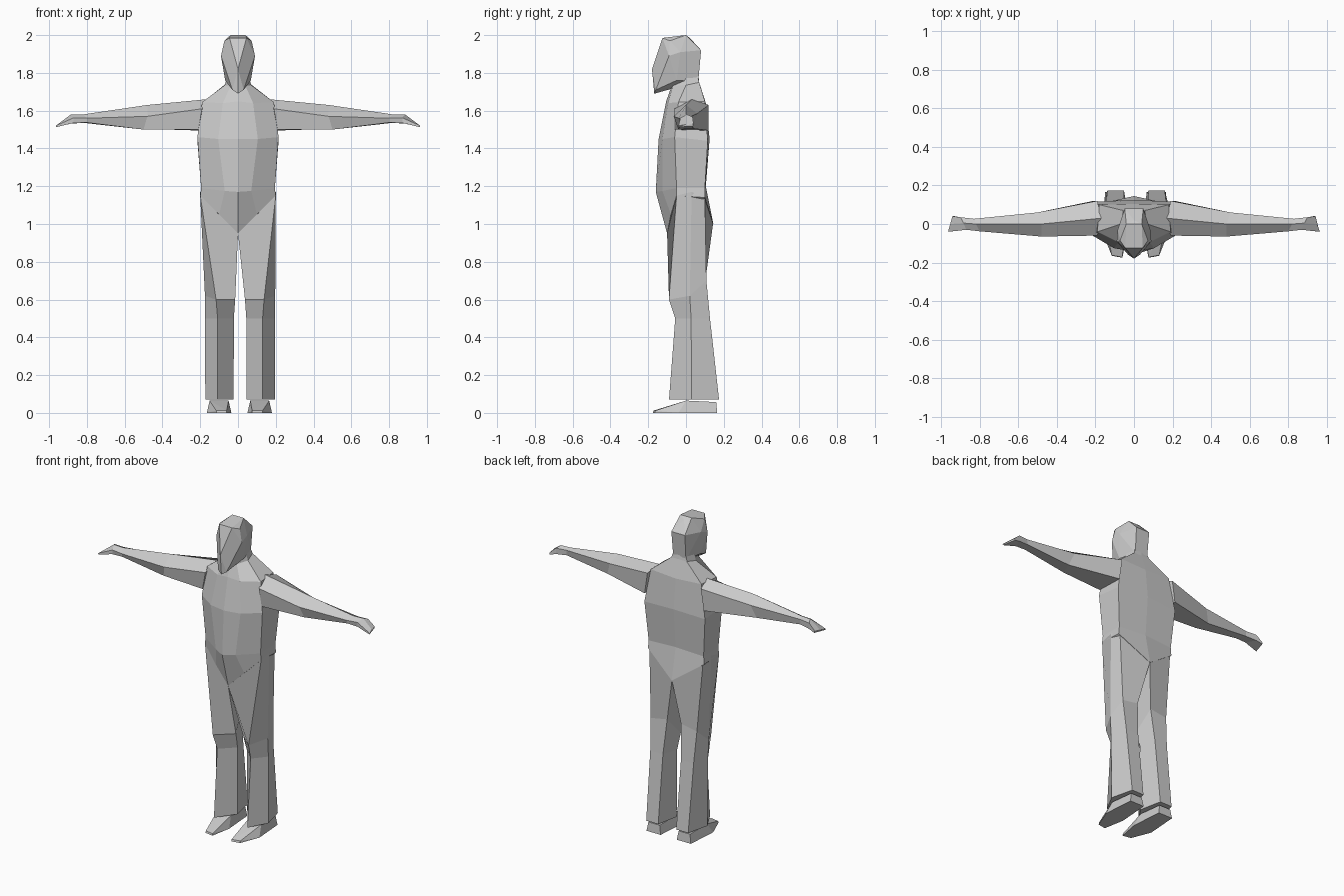
import bpy, bmesh
from mathutils import Vector


def finish(name, bm):
    bmesh.ops.recalc_face_normals(bm, faces=bm.faces[:])
    me = bpy.data.meshes.new(name)
    bm.to_mesh(me)
    bm.free()
    ob = bpy.data.objects.new(name, me)
    bpy.context.collection.objects.link(ob)
    return ob


def loft(name, rings):
    """Skin a chain of equal-length point rings and cap both ends."""
    bm = bmesh.new()
    vs = [[bm.verts.new(p) for p in r] for r in rings]
    n = len(rings[0])
    for a, b in zip(vs, vs[1:]):
        for i in range(n):
            j = (i + 1) % n
            bm.faces.new((a[i], a[j], b[j], b[i]))
    bm.faces.new(vs[0])
    bm.faces.new(vs[-1])
    bmesh.ops.triangulate(bm, faces=[f for f in bm.faces if len(f.verts) > 4])
    return finish(name, bm)


def hull(name, pts):
    bm = bmesh.new()
    for p in pts:
        bm.verts.new(p)
    bmesh.ops.convex_hull(bm, input=bm.verts[:])
    return finish(name, bm)


def full_ring(half):
    """Half ring from front centre to back centre, closed by mirroring."""
    return half + [(-x, y, z) for x, y, z in half[-2:0:-1]]


def flip(p, side, shift=0.0):
    """Right-side point, or its mirror; lower limbs sit slightly off centre."""
    x, y, z = p
    if side < 0:
        x = -(x - (shift if z < 0.9 else 0))
    return Vector((x, y, z))


# Torso: crotch line, waist, chest, shoulders, neck
torso = [
    [(0, -.10, .95), (.10, -.08, 1.05), (.20, -.05, 1.15), (.20, .10, 1.14), (0, .145, 1.0)],
    [(0, -.16, 1.17), (.07, -.125, 1.175), (.195, -.05, 1.19), (.195, .10, 1.19), (0, .105, 1.2)],
    [(0, -.145, 1.45), (.105, -.125, 1.45), (.215, -.06, 1.46), (.215, .115, 1.44), (0, .125, 1.45)],
    [(0, -.105, 1.65), (.08, -.095, 1.64), (.19, -.04, 1.645), (.18, .10, 1.65), (0, .105, 1.64)],
    [(0, -.08, 1.72), (.04, -.07, 1.73), (.07, .0, 1.735), (.055, .07, 1.75), (0, .07, 1.75)],
    [(0, -.06, 1.79), (.03, -.05, 1.79), (.055, .0, 1.79), (.045, .06, 1.79), (0, .065, 1.79)],
]
loft("torso", [full_ring(r) for r in torso])

# Head: faceted, ridged face and narrower back
head = [(0, -.168, 1.69), (0, -.18, 1.82), (0, .02, 1.985), (0, -.0, 2.0), (0, -.05, 1.74)]
for s in (-1, 1):
    head += [(s * x, y, z) for x, y, z in (
        (.03, -.16, 1.71), (.045, -.125, 1.985), (.04, 0, 2.0), (.072, -.085, 1.97),
        (.09, -.09, 1.89), (.085, -.03, 1.91), (.068, -.05, 1.76),
        (.048, .08, 1.92), (.045, .065, 1.755))]
hull("head", head)

# Leg sections: front, outer, back outer, back inner, inner
leg = [
    [(.20, -.05, 1.15), (.20, .03, 1.17), (.19, .10, 1.14), (.0, .143, 1.0), (.0, -.10, .95)],
    [(.138, -.09, .60), (.197, .02, .62), (.175, .108, .70), (.06, .105, .72), (.037, .0, .60)],
    [(.13, -.057, .50), (.197, .027, .50), (.165, .127, .50), (.075, .127, .50), (.044, .027, .50)],
    [(.13, -.09, .07), (.195, .03, .07), (.16, .175, .07), (.075, .175, .07), (.045, .03, .07)],
]
# Arm sections: top, front, lower front, lower back, back
arm = [
    [(.17, .03, 1.66), (.19, -.06, 1.61), (.21, -.06, 1.50), (.21, .12, 1.495), (.19, .12, 1.63)],
    [(.48, .0, 1.63), (.48, -.065, 1.57), (.50, -.04, 1.50), (.53, .04, 1.505), (.50, .06, 1.585)],
    [(.82, .0, 1.58), (.80, -.038, 1.56), (.80, -.03, 1.537), (.83, .025, 1.537), (.83, .027, 1.57)],
    [(.885, .005, 1.58), (.87, -.03, 1.562), (.87, -.03, 1.535), (.90, .035, 1.53), (.90, .035, 1.568)],
    [(.95, .0, 1.527), (.965, -.04, 1.52), (.962, -.04, 1.513), (.94, .042, 1.518), (.942, .04, 1.53)],
]
# Foot: sloping wedge with a flat sole
foot = [(.075, -.175, 0), (.13, -.165, 0), (.075, -.172, .012), (.13, -.162, .012),
        (.05, -.04, 0), (.18, -.04, 0), (.065, .165, 0), (.165, .165, 0),
        (.065, .0, .065), (.165, .0, .065), (.075, .16, .057), (.155, .16, .057)]

for side, label in ((1, "right"), (-1, "left")):
    loft(label + "_leg", [[flip(p, side, .022) for p in r] for r in leg])
    loft(label + "_arm", [[flip(p, side) for p in r] for r in arm])
    hull(label + "_foot", [flip(p, side, .015) for p in foot])
